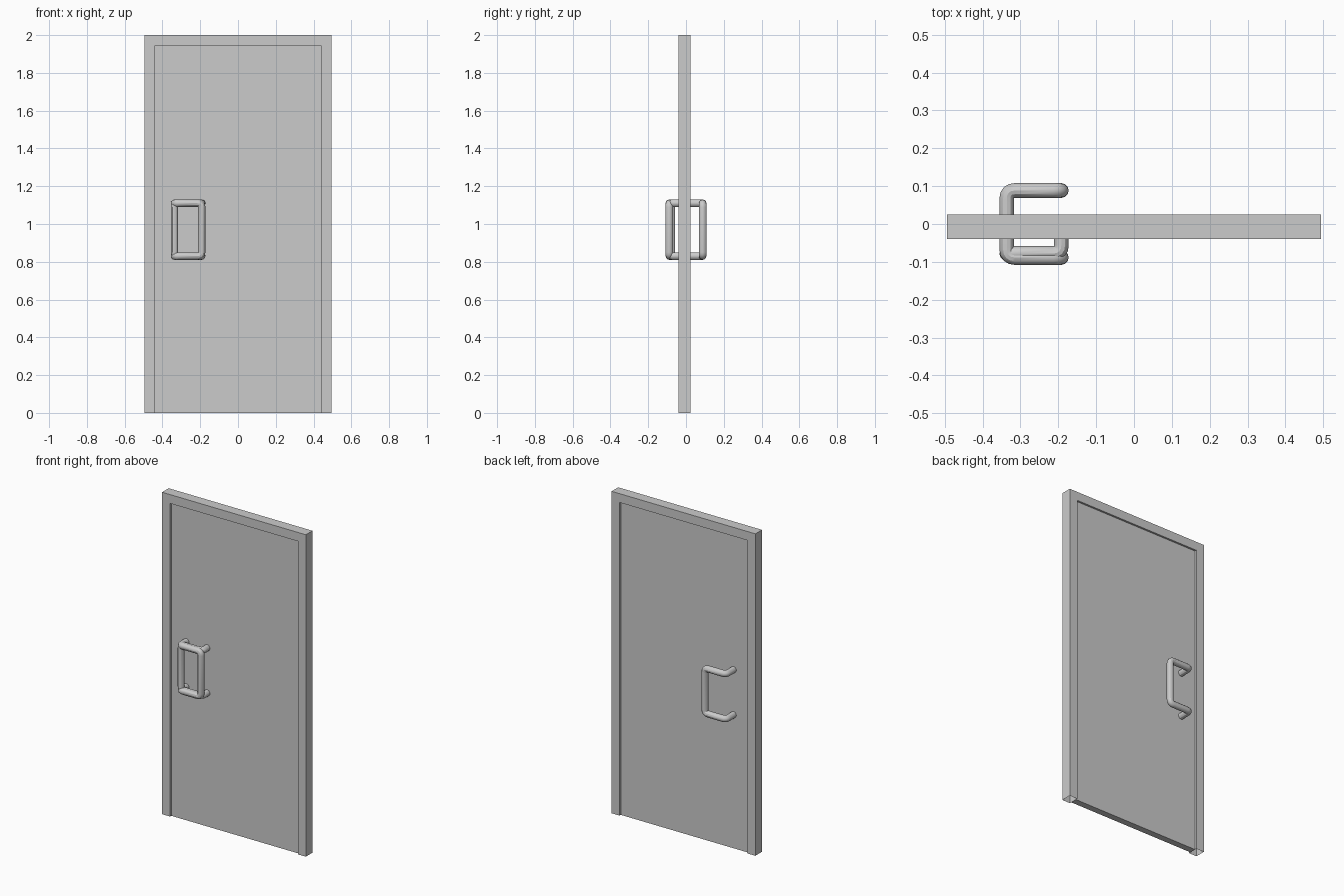
import bpy, bmesh
from mathutils import Vector

if "Cube" in bpy.data.objects:
    bpy.data.objects.remove(bpy.data.objects["Cube"])

Y0, Y1 = -0.04, 0.025      # front and back of the frame
W, H, B = 0.494, 2.0, 0.055  # half width, height, border width
RECESS = 0.012


def add_object(name, bm):
    mesh = bpy.data.meshes.new(name)
    bm.to_mesh(mesh)
    bm.free()
    ob = bpy.data.objects.new(name, mesh)
    bpy.context.collection.objects.link(ob)
    return ob


def extrude_profile(name, pts, y0, y1, open_bottom=False):
    bm = bmesh.new()
    face = bm.faces.new([bm.verts.new((x, y0, z)) for x, z in pts])
    res = bmesh.ops.extrude_face_region(bm, geom=[face], use_keep_orig=True)
    verts = [g for g in res["geom"] if isinstance(g, bmesh.types.BMVert)]
    bmesh.ops.translate(bm, verts=verts, vec=(0, y1 - y0, 0))
    bmesh.ops.recalc_face_normals(bm, faces=bm.faces)
    if open_bottom:
        low = [f for f in bm.faces if all(v.co.z < 1e-4 for v in f.verts)]
        bmesh.ops.delete(bm, geom=low, context="FACES_ONLY")
    return add_object(name, bm)


def fillet(points, r, steps=4):
    pts = [Vector(p) for p in points]
    out = [pts[0]]
    for a, b, c in zip(pts, pts[1:], pts[2:]):
        p = b + (a - b).normalized() * r
        q = b + (c - b).normalized() * r
        for i in range(steps + 1):
            t = i / steps
            out.append(p * (1 - t) ** 2 + b * 2 * t * (1 - t) + q * t * t)
    return out + [pts[-1]]


def pull_handle(name, x_foot, x_bar, y_door, y_out, inward=False):
    z0, z1 = 0.83, 1.11
    path = fillet([(x_foot, y_door, z0), (x_foot, y_out, z0), (x_bar, y_out, z0),
                   (x_bar, y_out, z1), (x_foot, y_out, z1), (x_foot, y_door, z1)], 0.022)
    cu = bpy.data.curves.new(name, "CURVE")
    cu.dimensions = "3D"
    cu.bevel_depth = 0.0195
    cu.bevel_resolution = 4
    cu.use_fill_caps = True
    sp = cu.splines.new("POLY")
    sp.points.add(len(path) - 1)
    for pt, co in zip(sp.points, path):
        pt.co = (*co, 1)
    tmp = bpy.data.objects.new(name + "_path", cu)
    bpy.context.collection.objects.link(tmp)
    mesh = bpy.data.meshes.new_from_object(
        tmp.evaluated_get(bpy.context.evaluated_depsgraph_get()))
    bpy.data.objects.remove(tmp)
    bm = bmesh.new()
    bm.from_mesh(mesh)
    bmesh.ops.remove_doubles(bm, verts=bm.verts, dist=1e-5)
    bmesh.ops.recalc_face_normals(bm, faces=bm.faces)
    if inward:
        bmesh.ops.reverse_faces(bm, faces=bm.faces)
    ob = add_object(name, bm)
    bpy.ops.object.select_all(action="DESELECT")
    ob.select_set(True)
    bpy.context.view_layer.objects.active = ob
    bpy.ops.object.shade_smooth_by_angle()
    return ob


# Frame: two jambs and a header, open underneath
i = W - B
extrude_profile("door_frame", [(-W, 0), (-W, H), (W, H), (W, 0), (i, 0),
                               (i, H - B), (-i, H - B), (-i, 0)], Y0, Y1, True)

# Recessed door leaf
extrude_profile("door_leaf", [(-i, 0), (-i, H - B), (i, H - B), (i, 0)],
                Y0 + RECESS, Y1 - RECESS)

# Pull handles: one pair front and back, plus the reversed inner front one
pull_handle("front_handle", -0.336, -0.192, Y0 + RECESS, -0.0885)
pull_handle("back_handle", -0.336, -0.192, Y1 - RECESS, 0.0885)
pull_handle("front_inner_handle", -0.192, -0.336, Y0 + RECESS, -0.078, True)
